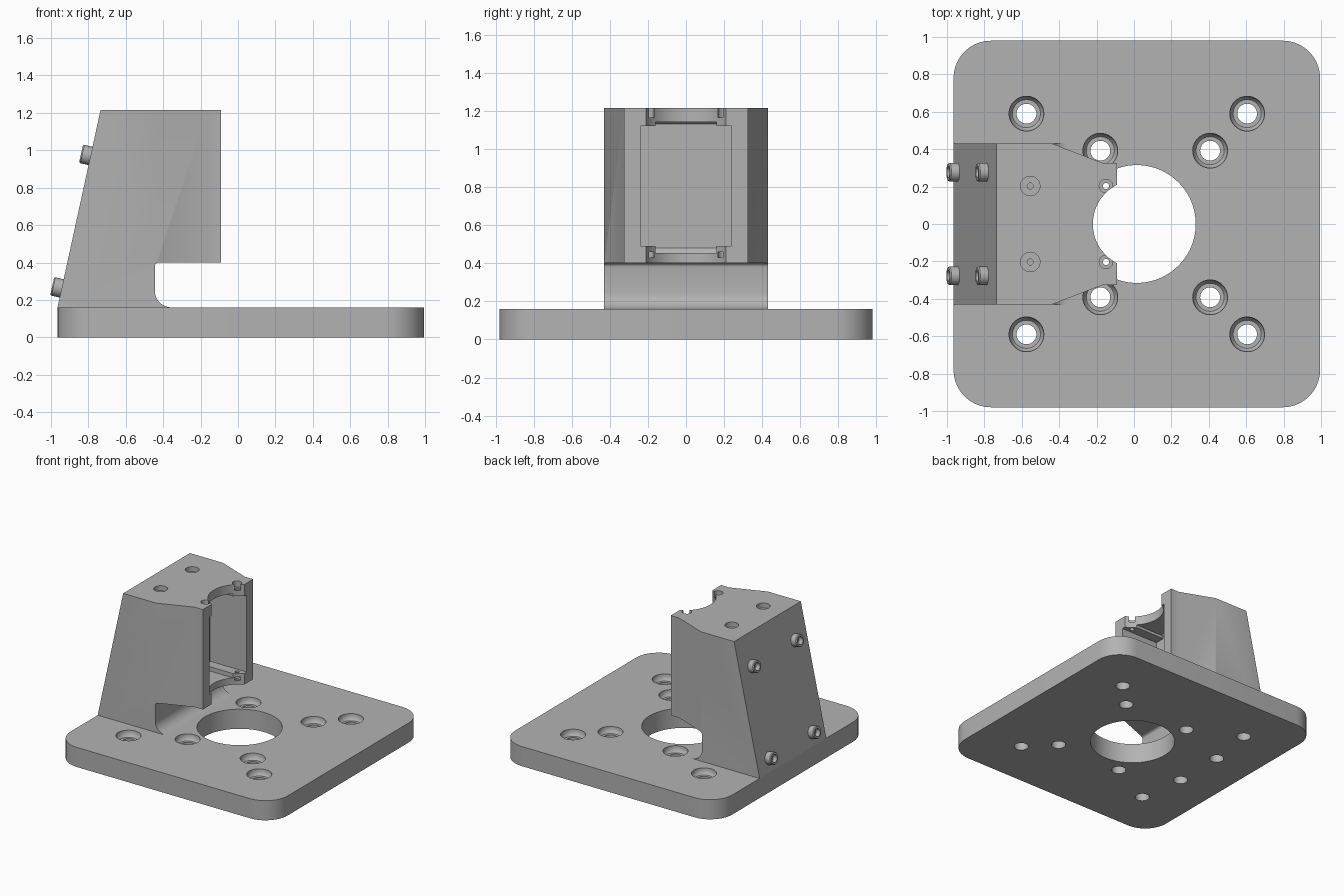
import bpy, bmesh
from math import sin, cos, pi, radians, atan2
from mathutils import Matrix, Vector

old = bpy.data.objects.get("Cube")
if old:
    bpy.data.objects.remove(old, do_unlink=True)

grey = bpy.data.materials.new("machined grey")
grey.use_nodes = True
grey.diffuse_color = (0.45, 0.45, 0.45, 1)
grey.node_tree.nodes["Principled BSDF"].inputs["Base Color"].default_value = (0.45, 0.45, 0.45, 1)


def finish(name, bm):
    bmesh.ops.recalc_face_normals(bm, faces=bm.faces)
    mesh = bpy.data.meshes.new(name)
    bm.to_mesh(mesh)
    bm.free()
    mesh.materials.append(grey)
    obj = bpy.data.objects.new(name, mesh)
    bpy.context.collection.objects.link(obj)
    return obj


def prism(name, pts, lo, hi, axis="z"):
    """Extrude an outline: (x, y) along z, or (x, z) along y."""
    bm = bmesh.new()
    place = (lambda a, b, h: (a, b, h)) if axis == "z" else (lambda a, b, h: (a, h, b))
    face = bm.faces.new([bm.verts.new(place(a, b, lo)) for a, b in pts])
    new = bmesh.ops.extrude_face_region(bm, geom=[face])["geom"]
    bmesh.ops.translate(bm, vec=place(0, 0, hi - lo),
                        verts=[g for g in new if isinstance(g, bmesh.types.BMVert)])
    return finish(name, bm)


def box(name, x0, x1, half_y, z0, z1):
    return prism(name, [(x0, -half_y), (x1, -half_y), (x1, half_y), (x0, half_y)], z0, z1)


def turned(name, profile, x=0, y=0, n=40):
    """Solid of revolution about a vertical axis from (radius, height) steps."""
    bm = bmesh.new()
    rings = [[bm.verts.new((x + r * cos(2 * pi * i / n), y + r * sin(2 * pi * i / n), z))
              for i in range(n)] for r, z in profile]
    for a, b in zip(rings, rings[1:]):
        for i in range(n):
            j = (i + 1) % n
            bm.faces.new((a[i], a[j], b[j], b[i]))
    bm.faces.new(rings[0])
    bm.faces.new(rings[-1])
    return finish(name, bm)


def cut(target, cutters):
    for c in cutters:
        mod = target.modifiers.new("cut", "BOOLEAN")
        mod.operation, mod.solver, mod.object = "DIFFERENCE", "EXACT", c
        bpy.context.view_layer.objects.active = target
        bpy.ops.object.modifier_apply(modifier=mod.name)
        bpy.data.objects.remove(c, do_unlink=True)


def arc(cx, cy, r, a0, a1, n=10):
    angles = [radians(a0 + (a1 - a0) * i / n) for i in range(n + 1)]
    return [(cx + r * cos(a), cy + r * sin(a)) for a in angles]


def smooth(obj):
    bpy.ops.object.select_all(action="DESELECT")
    obj.select_set(True)
    bpy.context.view_layer.objects.active = obj
    bpy.ops.object.shade_smooth_by_angle(angle=radians(25))


CX = 0.015      # axis of the bore
TOP = 0.16      # top of the plate

# Base plate with rounded corners, centre bore and counterbored holes
corners = []
for k, (sx, sy) in enumerate([(1, 1), (-1, 1), (-1, -1), (1, -1)]):
    corners += arc(CX + sx * 0.78, sy * 0.78, 0.2, k * 90, k * 90 + 90)
plate = prism("base_plate", corners, 0, TOP)
bore_cut = turned("bore_cutter", [(0.315, -0.1), (0.315, 0.3)], CX, n=80)
counterbore = [(0.053, -0.1), (0.053, 0.11), (0.075, 0.11), (0.085, 0.122), (0.093, 0.14), (0.093, 0.3)]
holes = [bore_cut]
for s in (-1, 1):
    for x, y in [(-0.575, 0.59), (0.605, 0.59), (-0.18, 0.392), (0.407, 0.392)]:
        holes.append(turned("hole_cutter", counterbore, x, s * y))
    holes.append(turned("foot_hole_cutter", [(0.053, -0.1), (0.053, 0.3)], -0.63, s * 0.21))
cut(plate, holes)
smooth(plate)

# Tower: sloped back, overhanging head and filleted foot
side = [(-0.965, TOP)] + arc(-0.355, 0.25, 0.09, 270, 180) + arc(-0.425, 0.38, 0.02, 180, 90, 4)
side += [(-0.09, 0.4), (-0.09, 1.215), (-0.735, 1.215)]
tower = prism("tower", side, -0.43, 0.43, "y")
cutters = []
for s in (-1, 1):
    # tapered cheeks of the head
    cutters.append(prism("cheek_cutter", [(-0.44, s * 0.431), (-0.165, s * 0.325), (0.1, s * 0.325),
                                          (0.1, s * 0.6), (-0.44, s * 0.6)], 0.3, 1.4))
# vertical round channel, rectangular pocket and its stepped lips
cutters.append(turned("channel_cutter", [(0.235, 0.3), (0.235, 1.4)], CX, n=80))
cutters.append(box("pocket_cutter", -0.42, 0.1, 0.24, 0.49, 1.12))
cutters.append(prism("lip_cutter", [(-0.419, 0.48), (-0.419, 1.13), (-0.4, 1.142), (0.1, 1.142),
                                    (0.1, 0.455), (-0.4, 0.455)], -0.16, 0.16, "y"))
for s in (-1, 1):
    # screw seats in the top and in the lower lip
    cutters.append(turned("lip_screw_cutter", [(0.017, 1.0), (0.017, 1.165), (0.036, 1.165), (0.036, 1.4)],
                          -0.15, s * 0.203, 24))
    cutters.append(turned("lower_screw_cutter", [(0.017, 0.3), (0.017, 0.43), (0.036, 0.43), (0.036, 0.46),
                                                 (0.017, 0.46), (0.017, 0.6)], -0.15, s * 0.203, 24))
    cutters.append(turned("top_screw_cutter", [(0.016, 1.1), (0.016, 1.175), (0.052, 1.175), (0.052, 1.4)],
                          -0.555, s * 0.203, 32))
cut(tower, cutters)
smooth(tower)

# Socket-head bolts standing square to the sloped back
slope = Vector((0.23, 0, 1.055))
normal = Vector((-slope.z, 0, slope.x)).normalized()
for level, z in (("lower", 0.262), ("upper", 0.97)):
    for hand, s in (("left", 1), ("right", -1)):
        bolt = turned("bolt_%s_%s" % (level, hand),
                      [(0.05, -0.02), (0.05, 0.045), (0.045, 0.052), (0.03, 0.052), (0.03, 0.015)], n=28)
        x = -0.965 + slope.x * (z - TOP) / slope.z
        bolt.data.transform(Matrix.Translation((x, s * 0.277, z))
                            @ Matrix.Rotation(atan2(normal.x, normal.z), 4, "Y"))
        smooth(bolt)
